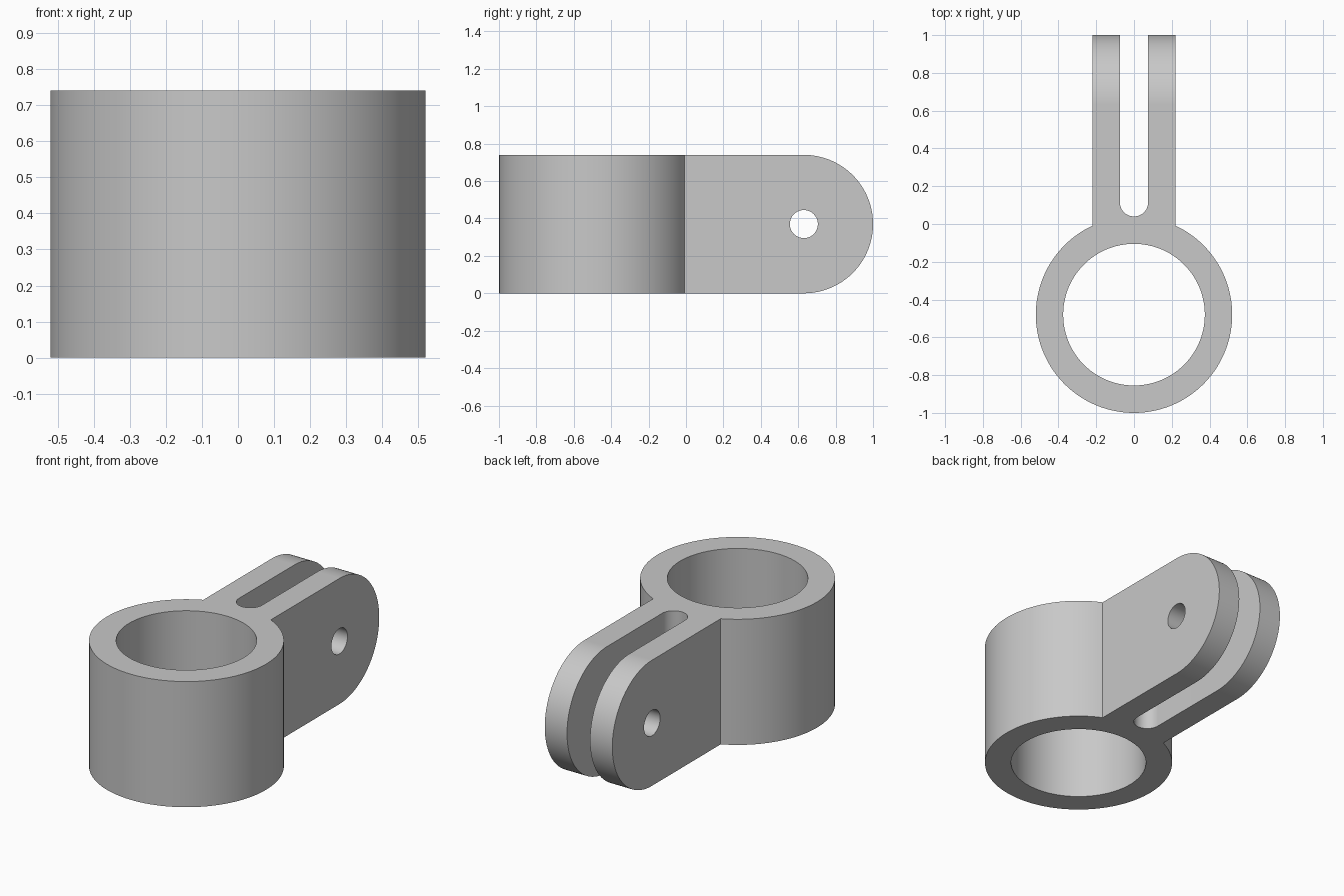
import bpy, bmesh, math
from mathutils import Vector

cube = bpy.data.objects.get("Cube")
if cube:
    bpy.data.objects.remove(cube, do_unlink=True)

HEIGHT = 0.74
RING_Y, RING_R, BORE_R = -0.48, 0.52, 0.375
LUG_X, SLOT_R, SLOT_Y = 0.22, 0.075, 0.115
PIN_Y, PIN_R = 0.63, 0.075
MID = HEIGHT / 2

grey = bpy.data.materials.new("plain grey")
grey.use_nodes = True
colour = (0.58, 0.58, 0.58, 1)
grey.diffuse_color = colour
grey.node_tree.nodes["Principled BSDF"].inputs["Base Color"].default_value = colour


def arc(cx, cy, r, start, end, steps):
    return [(cx + r * math.cos(start + (end - start) * i / steps),
             cy + r * math.sin(start + (end - start) * i / steps))
            for i in range(steps + 1)]


def extrude(name, outline, axis, low, high):
    """Prism from an outline: (x, y) along Z, or (y, z) along X."""
    bm = bmesh.new()
    place = (lambda u, v: (u, v, low)) if axis == "Z" else (lambda u, v: (low, u, v))
    face = bm.faces.new([bm.verts.new(place(u, v)) for u, v in outline])
    new = bmesh.ops.extrude_face_region(bm, geom=[face])["geom"]
    shift = Vector((0, 0, high - low) if axis == "Z" else (high - low, 0, 0))
    bmesh.ops.translate(bm, vec=shift, verts=[g for g in new if isinstance(g, bmesh.types.BMVert)])
    bmesh.ops.recalc_face_normals(bm, faces=bm.faces[:])
    mesh = bpy.data.meshes.new(name)
    bm.to_mesh(mesh)
    bm.free()
    mesh.materials.append(grey)
    obj = bpy.data.objects.new(name, mesh)
    bpy.context.collection.objects.link(obj)
    return obj


def circle(cx, cy, r, steps):
    return arc(cx, cy, r, 0, math.tau, steps)[:-1]


# Ring and slotted fork as one plan outline, overlong so the side profile trims it
join = math.acos(LUG_X / RING_R)
plan = arc(0, RING_Y, RING_R, math.pi - join, math.tau + join, 96)
plan += [(LUG_X, 1.1), (SLOT_R, 1.1)]
plan += arc(0, SLOT_Y, SLOT_R, 0, -math.pi, 24)
plan += [(-SLOT_R, 1.1), (-LUG_X, 1.1)]
bracket = extrude("clevis_bracket", plan, "Z", -0.1, HEIGHT + 0.1)

# Side profile with the rounded fork end
side = [(-1.1, HEIGHT), (-1.1, 0)]
side += arc(PIN_Y, MID, MID, -math.pi / 2, math.pi / 2, 64)
cutters = [
    (extrude("side_profile_cutter", side, "X", -0.7, 0.7), "INTERSECT"),
    (extrude("bore_cutter", circle(0, RING_Y, BORE_R, 96), "Z", -0.3, 1.1), "DIFFERENCE"),
    (extrude("pin_hole_cutter", circle(PIN_Y, MID, PIN_R, 40), "X", -0.5, 0.5), "DIFFERENCE"),
]
for cutter, operation in cutters:
    mod = bracket.modifiers.new(cutter.name, "BOOLEAN")
    mod.operation, mod.object, mod.solver = operation, cutter, "EXACT"

# Bake the cuts and remove the helpers
bpy.context.view_layer.update()
graph = bpy.context.evaluated_depsgraph_get()
baked = bpy.data.meshes.new_from_object(bracket.evaluated_get(graph))
bracket.modifiers.clear()
bracket.data = baked
for cutter, _ in cutters:
    bpy.data.objects.remove(cutter, do_unlink=True)

# Smooth the curved walls, keep the rims crisp
bpy.ops.object.select_all(action="DESELECT")
bracket.select_set(True)
bpy.context.view_layer.objects.active = bracket
bpy.ops.object.shade_smooth_by_angle(angle=math.radians(30))
weighted = bracket.modifiers.new("flat_face_normals", "WEIGHTED_NORMAL")
weighted.keep_sharp = True
